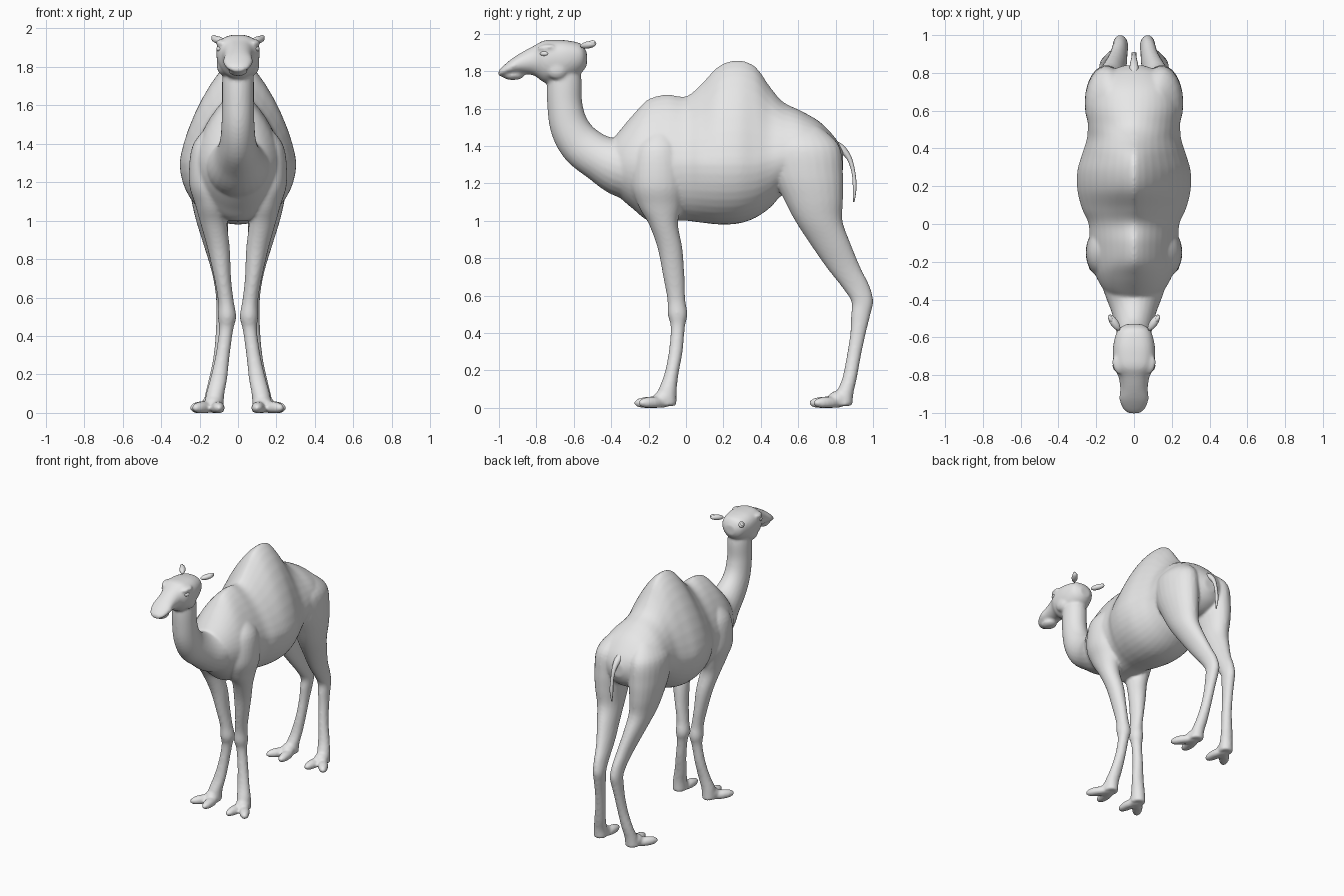
import bpy, bmesh, math
from mathutils import Vector, Matrix

hide = bpy.data.materials.new("plain_grey")
hide.diffuse_color = (0.8, 0.8, 0.8, 1)


def spline(rows, steps=5):
    """Smoothly interpolate rows of numbers (Catmull-Rom)."""
    out = []
    for i in range(len(rows) - 1):
        p0, p1 = rows[max(i - 1, 0)], rows[i]
        p2, p3 = rows[i + 1], rows[min(i + 2, len(rows) - 1)]
        for s in range(steps):
            t = s / steps
            out.append([0.5 * (2 * b + (c - a) * t + (2 * a - 5 * b + 4 * c - d) * t * t
                               + (3 * b - a - 3 * c + d) * t ** 3)
                        for a, b, c, d in zip(p0, p1, p2, p3)])
    out.append(list(rows[-1]))
    return out


def skin(bm, rings):
    """Bridge rings of points into a closed tube."""
    loops = [[bm.verts.new(p) for p in ring] for ring in rings]
    n = len(loops[0])
    for a, b in zip(loops, loops[1:]):
        for i in range(n):
            j = (i + 1) % n
            bm.faces.new((a[i], a[j], b[j], b[i]))
    bm.faces.new(loops[0])
    bm.faces.new(loops[-1][::-1])


def trunk(bm, rows, n=40):
    """Rows: y, top, bottom, half width, widest height, upper roundness."""
    rings = []
    for y, top, bot, hw, mid, e in spline(rows):
        ring = []
        for k in range(n):
            a = 2 * math.pi * k / n
            c, s = math.cos(a), math.sin(a)
            p = e if s > 0 else 2.0
            x = math.copysign(abs(c) ** (2 / p), c) * hw
            h = (top - mid) if s > 0 else (mid - bot)
            ring.append((x, y, mid + math.copysign(abs(s) ** (2 / p), s) * h))
        rings.append(ring)
    skin(bm, rings)


def limb(bm, rows, side, n=24):
    """Rows: z, x, y, x radius, y radius, stacked horizontally."""
    skin(bm, [[(side * (x + rx * math.cos(2 * math.pi * k / n)),
                y + ry * math.sin(2 * math.pi * k / n), z) for k in range(n)]
              for z, x, y, rx, ry in spline(rows)])


def tube(bm, rows, n=24):
    """Rows: x, y, z, x radius, depth radius, swept across the path."""
    pts = spline(rows)
    rings = []
    for i, (x, y, z, rx, rd) in enumerate(pts):
        a, b = pts[max(i - 1, 0)], pts[min(i + 1, len(pts) - 1)]
        t = Vector((0, b[1] - a[1], b[2] - a[2])).normalized()
        v = t.cross(Vector((1, 0, 0)))
        rings.append([Vector((x + rx * math.cos(2 * math.pi * k / n), y, z))
                      + v * rd * math.sin(2 * math.pi * k / n) for k in range(n)])
    skin(bm, rings)


def blob(bm, loc, radii, yaw=0, pitch=0):
    m = (Matrix.Translation(loc) @ Matrix.Rotation(yaw, 4, 'Z')
         @ Matrix.Rotation(pitch, 4, 'X') @ Matrix.Diagonal((*radii, 1)))
    bmesh.ops.create_uvsphere(bm, u_segments=20, v_segments=12, radius=1, matrix=m)


def finish(bm, name):
    for v in bm.verts:
        v.co.z = max(v.co.z, 0)
    bmesh.ops.recalc_face_normals(bm, faces=bm.faces)
    for f in bm.faces:
        f.smooth = True
    me = bpy.data.meshes.new(name)
    bm.to_mesh(me)
    bm.free()
    me.materials.append(hide)
    ob = bpy.data.objects.new(name, me)
    bpy.context.collection.objects.link(ob)
    return ob


body = bmesh.new()

# Torso with shoulder rise, hump and rump
trunk(body, [
    (-.42, 1.40, 1.20, .07, 1.30, 2), (-.36, 1.475, 1.13, .15, 1.30, 1.9),
    (-.28, 1.57, 1.06, .20, 1.30, 1.7), (-.20, 1.65, 1.0, .225, 1.30, 1.5),
    (-.10, 1.675, 1.0, .235, 1.30, 1.45), (0, 1.665, 1.0, .24, 1.30, 1.5),
    (.08, 1.73, .99, .275, 1.30, 1.4), (.18, 1.83, .98, .30, 1.30, 1.4),
    (.28, 1.857, .985, .30, 1.30, 1.4), (.37, 1.825, 1.015, .275, 1.30, 1.4),
    (.45, 1.715, 1.07, .25, 1.32, 1.5), (.52, 1.635, 1.14, .245, 1.34, 1.7),
    (.62, 1.585, 1.15, .245, 1.35, 1.9), (.72, 1.525, 1.15, .22, 1.35, 2),
    (.80, 1.44, 1.20, .15, 1.34, 2), (.84, 1.37, 1.27, .05, 1.32, 2)])

# Curved neck
tube(body, [
    (0, -.645, 1.86, .07, .07), (0, -.65, 1.75, .082, .092),
    (0, -.648, 1.62, .083, .094), (0, -.622, 1.50, .086, .104),
    (0, -.56, 1.405, .095, .115), (0, -.46, 1.335, .12, .125),
    (0, -.34, 1.29, .165, .165), (0, -.20, 1.29, .19, .20)])

# Head and muzzle
trunk(body, [
    (-.53, 1.90, 1.83, .04, 1.87, 2), (-.56, 1.945, 1.79, .085, 1.88, 2.2),
    (-.63, 1.963, 1.75, .108, 1.87, 2.5), (-.70, 1.967, 1.735, .113, 1.87, 2.5),
    (-.76, 1.963, 1.74, .106, 1.87, 2.4), (-.81, 1.937, 1.775, .082, 1.86, 2.2),
    (-.87, 1.905, 1.785, .073, 1.845, 2.1), (-.93, 1.867, 1.785, .077, 1.825, 2),
    (-.98, 1.825, 1.775, .058, 1.80, 2), (-1.003, 1.80, 1.772, .03, 1.785, 2)])
blob(body, (0, -.925, 1.778), (.05, .06, .026))   # lower lip

front_leg = [
    (1.48, .12, -.14, .05, .06), (1.38, .15, -.15, .09, .12),
    (1.20, .155, -.15, .10, .14), (1.08, .14, -.14, .082, .115),
    (.98, .125, -.12, .069, .078), (.85, .10, -.085, .058, .066),
    (.70, .08, -.065, .044, .057), (.58, .063, -.052, .041, .048),
    (.50, .057, -.045, .048, .053), (.43, .062, -.044, .037, .038),
    (.30, .08, -.055, .037, .037), (.18, .10, -.078, .044, .038),
    (.09, .12, -.10, .048, .05), (.01, .125, -.11, .05, .06)]
hind_leg = [
    (1.50, .11, .62, .06, .10), (1.40, .14, .63, .11, .19),
    (1.25, .145, .65, .115, .19), (1.12, .145, .68, .10, .16),
    (1.00, .135, .71, .083, .127), (.88, .115, .77, .066, .109),
    (.75, .09, .842, .051, .091), (.65, .077, .906, .043, .076),
    (.57, .072, .942, .041, .059), (.50, .075, .935, .038, .052),
    (.40, .083, .92, .034, .042), (.28, .095, .898, .035, .038),
    (.16, .115, .875, .041, .039), (.08, .13, .85, .045, .046),
    (.01, .135, .84, .05, .05)]

for s in (-1, 1):
    limb(body, front_leg, s)
    limb(body, hind_leg, s)
    # Two spread toes on each foot
    for x, y in ((.13, -.19), (.14, .745)):
        blob(body, (s * (x - .025), y, .026), (.036, .09, .034), s * -.08)
        blob(body, (s * (x + .052), y + .01, .026), (.036, .088, .034), s * .6)
        blob(body, (s * x, y + .065, .045), (.05, .055, .045))
    # Brow ridges and cheeks
    blob(body, (s * .088, -.745, 1.925), (.026, .05, .018), s * -.2, .1)
    blob(body, (s * .075, -.69, 1.81), (.036, .06, .055))

# Fuse into one smooth skin
skin_ob = finish(body, "camel_body")
mod = skin_ob.modifiers.new("fuse", 'REMESH')
mod.mode = 'VOXEL'
mod.voxel_size = 0.0095
mod.use_smooth_shade = True
mod = skin_ob.modifiers.new("soften", 'SMOOTH')
mod.factor = 0.5
mod.iterations = 6

# Eyes, nostrils and ears
eyes, ears = bmesh.new(), bmesh.new()
for s in (-1, 1):
    blob(eyes, (s * .096, -.757, 1.893), (.016, .024, .014), s * -.3)
    blob(ears, (s * .105, -.522, 1.94), (.021, .05, .019), s * -.6, .15)
    blob(ears, (s * .122, -.505, 1.95), (.012, .024, .014), s * -.6, .3)
finish(eyes, "eyes")
finish(ears, "ears")

# Thin hanging tail
tail = bmesh.new()
tube(tail, [
    (0, .78, 1.41, .026, .026), (0, .83, 1.385, .024, .022),
    (0, .872, 1.335, .016, .014), (0, .895, 1.26, .012, .010),
    (0, .902, 1.18, .014, .010), (0, .897, 1.10, .004, .004)], 12)
finish(tail, "tail")
